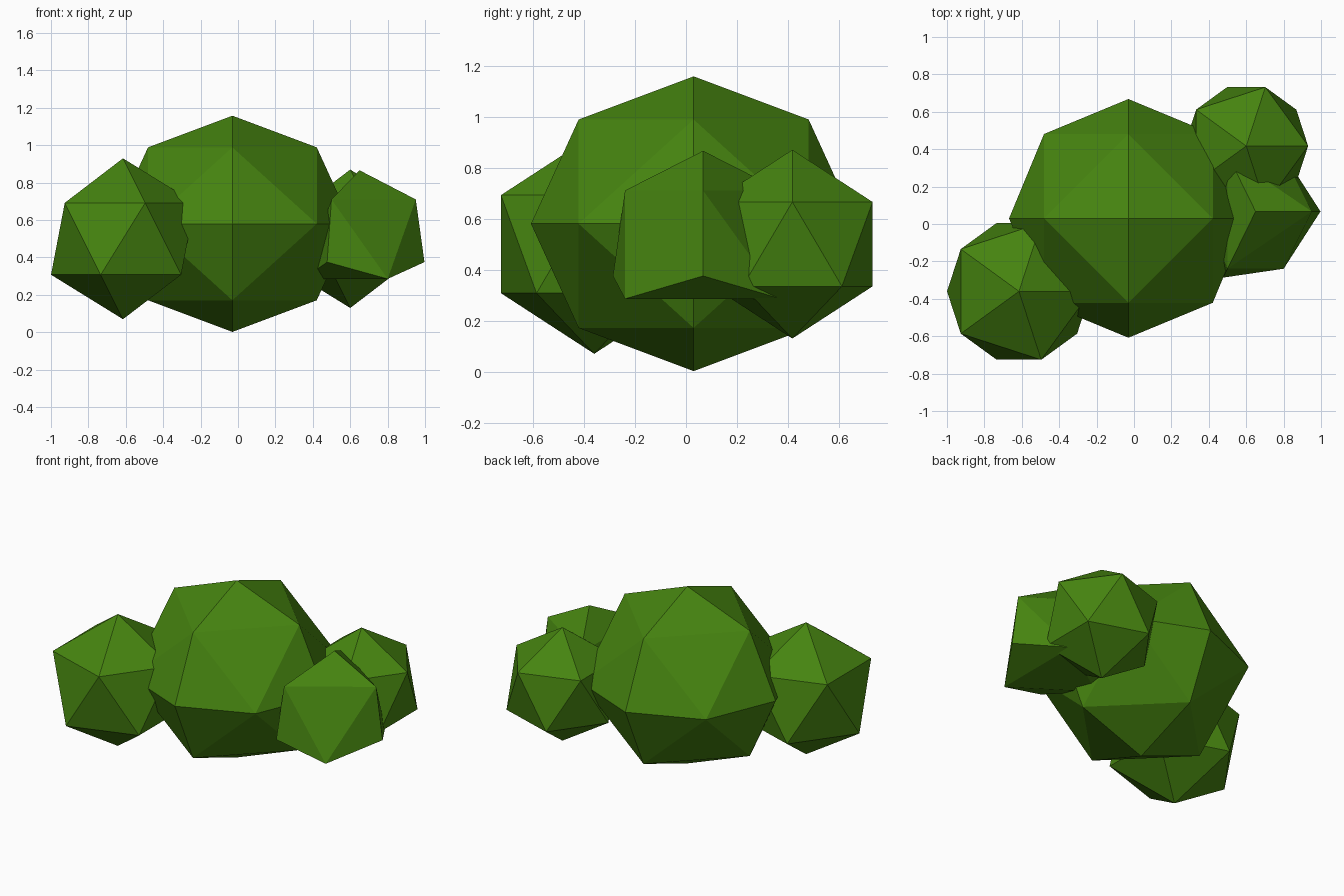
import bpy, bmesh, math
from itertools import combinations
from mathutils import Vector, Matrix

cube = bpy.data.objects.get("Cube")
if cube:
    bpy.data.objects.remove(cube, do_unlink=True)

GREEN = (0.061, 0.231, 0.005, 1.0)
leaf = bpy.data.materials.new("leaf_green")
leaf.use_nodes = True
leaf.diffuse_color = GREEN
bsdf = leaf.node_tree.nodes["Principled BSDF"]
bsdf.inputs["Base Color"].default_value = GREEN
bsdf.inputs["Roughness"].default_value = 0.9


def rounded_solid(bm, corners):
    """Split every edge of a regular solid once and push the points to a unit sphere."""
    points = [Vector(c).normalized() for c in corners]
    mids = [a + b for a, b in combinations(points, 2)]
    points += [m.normalized() for m in mids if m.length > 0.01]
    verts = [bm.verts.new(p) for p in points]
    bmesh.ops.convex_hull(bm, input=verts)


def octa_ball(bm):
    axes = [Vector(row) for row in Matrix.Identity(3)]
    rounded_solid(bm, axes + [-a for a in axes])


def tetra_ball(bm):
    ring = [math.tau * i / 3 for i in range(3)]
    low = [(math.cos(a), math.sin(a), -math.sqrt(1 / 8)) for a in ring]
    rounded_solid(bm, [(0, 0, 1)] + low)


def ico_ball(bm):
    bmesh.ops.create_icosphere(bm, subdivisions=1, radius=1)


def clump(name, shape, centre, size):
    bm = bmesh.new()
    shape(bm)
    bmesh.ops.scale(bm, vec=size, verts=bm.verts)
    bmesh.ops.recalc_face_normals(bm, faces=bm.faces)
    mesh = bpy.data.meshes.new(name)
    bm.to_mesh(mesh)
    bm.free()
    mesh.materials.append(leaf)
    obj = bpy.data.objects.new(name, mesh)
    obj.location = centre
    bpy.context.collection.objects.link(obj)


# Large middle clump, slightly flattened
clump("main_clump", octa_ball, (-0.03, 0.03, 0.58), (0.638, 0.638, 0.578))
# Smaller clumps around it
clump("front_right_clump", ico_ball, (-0.615, -0.36, 0.5), (0.43, 0.43, 0.43))
clump("back_left_clump", ico_ball, (0.60, 0.417, 0.5), (0.37, 0.37, 0.37))
clump("left_clump", tetra_ball, (0.65, 0.067, 0.498), (0.368, 0.433, 0.368))
